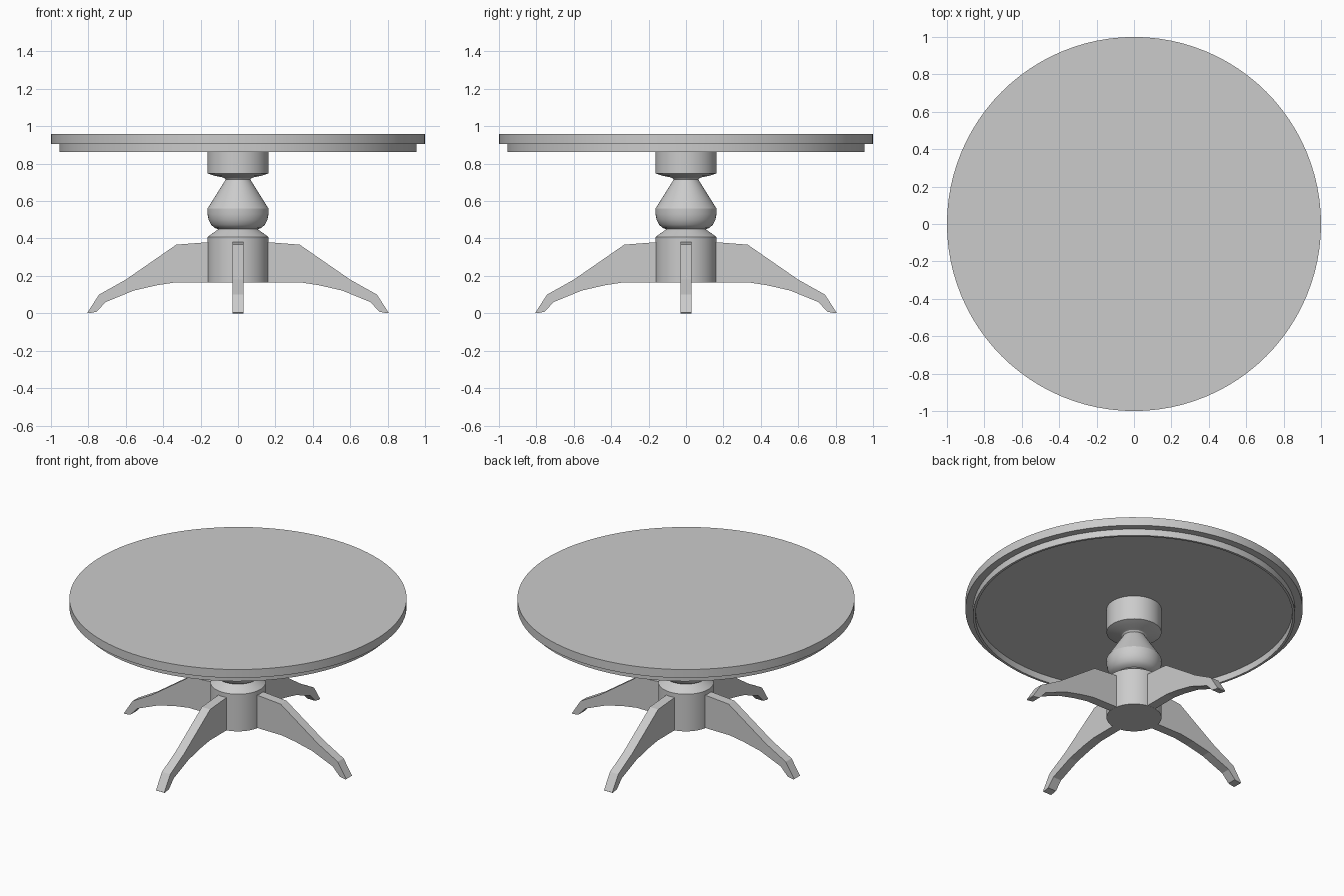
import bpy, bmesh
from math import cos, sin, pi, radians

if "Cube" in bpy.data.objects:
    bpy.data.objects.remove(bpy.data.objects["Cube"])


def finish(bm, name, smooth):
    bmesh.ops.remove_doubles(bm, verts=bm.verts, dist=1e-5)
    bmesh.ops.recalc_face_normals(bm, faces=bm.faces)
    mesh = bpy.data.meshes.new(name)
    bm.to_mesh(mesh)
    bm.free()
    obj = bpy.data.objects.new(name, mesh)
    bpy.context.collection.objects.link(obj)
    if smooth:
        bpy.ops.object.select_all(action='DESELECT')
        obj.select_set(True)
        bpy.context.view_layer.objects.active = obj
        bpy.ops.object.shade_smooth_by_angle(angle=radians(30))
    return obj


def lathe(name, profile, segments):
    """Revolve (radius, z) points around z; radius 0 closes the ends."""
    bm = bmesh.new()
    verts = [bm.verts.new((r, 0, z)) for r, z in profile]
    edges = [bm.edges.new(pair) for pair in zip(verts, verts[1:])]
    bmesh.ops.spin(bm, geom=verts + edges, cent=(0, 0, 0), axis=(0, 0, 1),
                   angle=2 * pi, steps=segments)
    return finish(bm, name, True)


def leg(name, profile, angle, half_width):
    """Extrude a (distance, z) side profile and turn it around the column."""
    bm = bmesh.new()
    rings = []
    for w in (-half_width, half_width):
        rings.append([bm.verts.new((d * cos(angle) - w * sin(angle),
                                    d * sin(angle) + w * cos(angle), z))
                      for d, z in profile])
    a, b = rings
    bm.faces.new(a)
    bm.faces.new(b[::-1])
    n = len(profile)
    for i in range(n):
        j = (i + 1) % n
        bm.faces.new((a[i], b[i], b[j], a[j]))
    return finish(bm, name, False)


# Round top with a thin apron ring and recessed underside
lathe("table_top", [(0, .96), (1, .96), (1, .905), (.955, .905), (.955, .862),
                    (.94, .862), (.94, .905), (0, .905)], 96)

# Turned pedestal column
lathe("pedestal_column", [
    (0, .905), (.163, .905), (.163, .748), (.125, .735), (.088, .728),
    (.074, .724), (.066, .715), (.163, .56), (.163, .53), (.157, .50),
    (.144, .474), (.126, .457), (.105, .45), (.163, .408), (.163, .165),
    (0, .165)], 64)

# Four curved legs
leg_profile = [(.12, .382), (.163, .38), (.33, .367), (.60, .18), (.743, .10),
               (.805, .004), (.80, 0), (.756, .008), (.708, .06), (.556, .122),
               (.433, .15), (.337, .165), (.12, .166)]
for i, side in enumerate(("right", "back", "left", "front")):
    leg(side + "_leg", leg_profile, i * pi / 2, .03)
